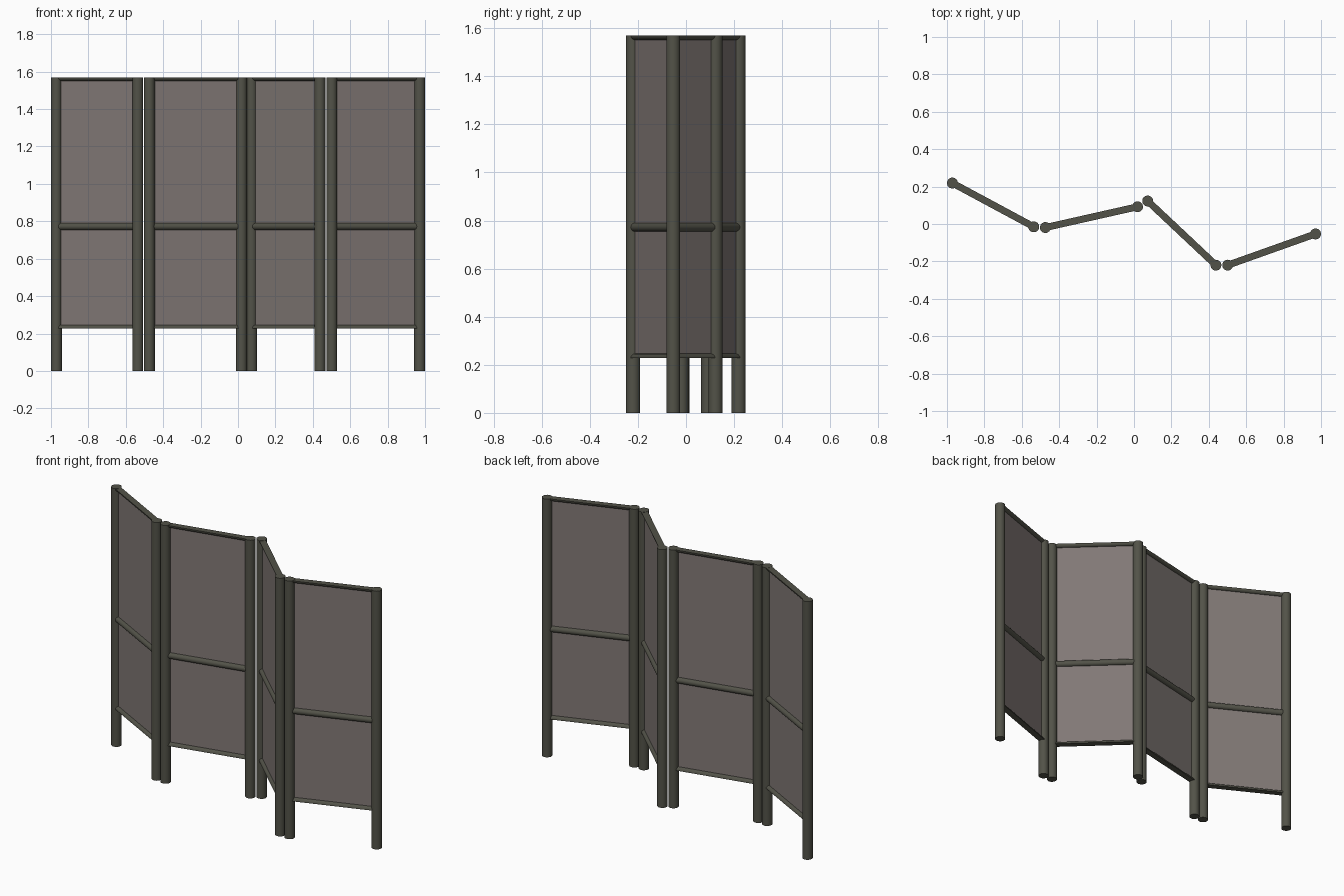
import bpy, bmesh, math
from mathutils import Vector, Matrix

if "Cube" in bpy.data.objects:
    bpy.data.objects.remove(bpy.data.objects["Cube"])

H, R, RAIL = 1.57, 0.029, 0.0185      # height, post radius, rail radius
Z_LOW, Z_MID = 0.228, 0.772

def material(name, color):
    m = bpy.data.materials.new(name)
    m.diffuse_color = color
    m.use_nodes = True
    m.node_tree.nodes["Principled BSDF"].inputs["Base Color"].default_value = m.diffuse_color
    return m

wood = material("dark_wood", (0.085, 0.085, 0.065, 1))
cloth = material("sheer_cloth", (0.22, 0.19, 0.18, 0.85))

def finish(bm, name, mat, matrix, smooth=True):
    bmesh.ops.recalc_face_normals(bm, faces=bm.faces)
    me = bpy.data.meshes.new(name)
    bm.to_mesh(me)
    bm.free()
    ob = bpy.data.objects.new(name, me)
    bpy.context.collection.objects.link(ob)
    ob.matrix_world = matrix
    me.materials.append(mat)
    if smooth:
        bpy.ops.object.select_all(action='DESELECT')
        ob.select_set(True)
        bpy.context.view_layer.objects.active = ob
        bpy.ops.object.shade_smooth_by_angle(angle=math.radians(40))
    return ob

def post(name, x, y):
    bm = bmesh.new()
    bmesh.ops.create_cone(bm, cap_ends=True, segments=32, radius1=R, radius2=R, depth=H)
    finish(bm, name, wood, Matrix.Translation((x, y, H / 2)))

def rail(name, length, start, end, matrix):
    # arc section in local yz (angles in degrees), extruded along local x
    bm = bmesh.new()
    n = 24 if end - start == 360 else 13
    step = (end - start) / (n if n == 24 else n - 1)
    vs = []
    for i in range(n):
        a = math.radians(start + i * step)
        vs.append(bm.verts.new((0, RAIL * math.cos(a), RAIL * math.sin(a))))
    face = bm.faces.new(vs)
    ext = bmesh.ops.extrude_face_region(bm, geom=[face], use_keep_orig=True)
    bmesh.ops.translate(bm, vec=(length, 0, 0),
                        verts=[v for v in ext["geom"] if isinstance(v, bmesh.types.BMVert)])
    finish(bm, name, wood, matrix)

def panel(name, length, matrix):
    bm = bmesh.new()
    bmesh.ops.create_cube(bm, size=1)
    z0, z1 = Z_LOW + 0.004, H - 0.004
    bmesh.ops.scale(bm, vec=(length, 0.004, z1 - z0), verts=bm.verts)
    bmesh.ops.translate(bm, vec=(length / 2, 0, (z0 + z1) / 2), verts=bm.verts)
    finish(bm, name, cloth, matrix, smooth=False)

# foot plan of the four folding leaves: left post, right post
leaves = [((-0.971, 0.219), (-0.536, -0.015)),
          ((-0.474, -0.019), (0.019, 0.092)),
          ((0.073, 0.123), (0.438, -0.220)),
          ((0.501, -0.220), (0.971, -0.053))]

for i, (a, b) in enumerate(leaves, 1):
    d = Vector(b) - Vector(a)
    place = Matrix.Translation((a[0], a[1], 0)) @ Matrix.Rotation(math.atan2(d.y, d.x), 4, 'Z')
    post(f"left_post_{i}", *a)
    post(f"right_post_{i}", *b)
    up = lambda z: place @ Matrix.Translation((0, 0, z))
    # top and bottom rails are half round, middle rail is full round
    rail(f"top_rail_{i}", d.length, 180, 360, up(H - 0.001))
    rail(f"middle_rail_{i}", d.length, 0, 360, up(Z_MID))
    rail(f"bottom_rail_{i}", d.length, 0, 180, up(Z_LOW))
    panel(f"cloth_panel_{i}", d.length, place)
